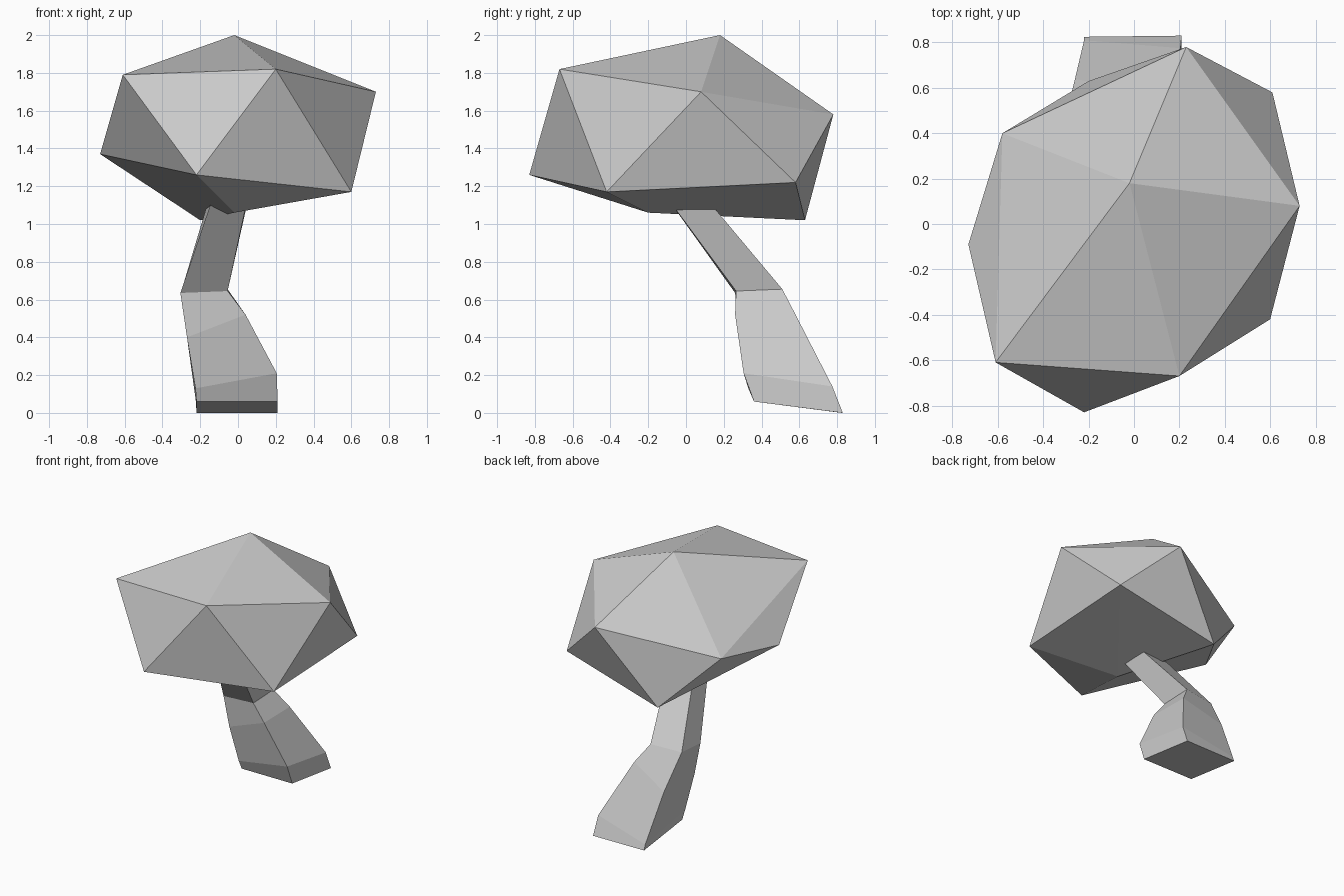
import bpy
import bmesh

cube = bpy.data.objects.get("Cube")
if cube:
    bpy.data.objects.remove(cube, do_unlink=True)

grey = bpy.data.materials.new("plain_grey")
grey.use_nodes = True
colour = (0.6, 0.6, 0.6, 1)
grey.diffuse_color = colour
grey.node_tree.nodes["Principled BSDF"].inputs["Base Color"].default_value = colour


def finish(bm, name):
    bmesh.ops.recalc_face_normals(bm, faces=bm.faces[:])
    mesh = bpy.data.meshes.new(name)
    bm.to_mesh(mesh)
    bm.free()
    mesh.materials.append(grey)
    obj = bpy.data.objects.new(name, mesh)
    bpy.context.collection.objects.link(obj)
    return obj


# Crown: a lopsided icosahedron, two five-point rings between two poles
top, bottom = (-.02, .18, 2), (-.02, -.2, 1.06)
upper = [(.2, -.67, 1.82), (.73, .08, 1.7), (.23, .78, 1.58), (-.58, .4, 1.41), (-.61, -.61, 1.79)]
lower = [(.6, -.42, 1.17), (.61, .58, 1.22), (-.2, .63, 1.02), (-.73, -.09, 1.37), (-.22, -.83, 1.26)]
bm = bmesh.new()
t, b = bm.verts.new(top), bm.verts.new(bottom)
u = [bm.verts.new(p) for p in upper]
w = [bm.verts.new(p) for p in lower]
for i in range(5):
    j = (i + 1) % 5
    for tri in ((t, u[i], u[j]), (u[i], w[i], u[j]), (u[j], w[i], w[j]), (b, w[j], w[i])):
        bm.faces.new(tri)
finish(bm, "crown")

# Trunk: crooked four-sided loft; corners run front left of view, front, back, back
rings = [
    [(-.22, .36, .06), (.21, .36, .06), (.21, .83, 0), (-.22, .825, 0)],
    [(-.225, .33, .13), (.205, .305, .21), (.205, .775, .14), (-.22, .81, .04)],
    [(-.27, .28, .4), (.04, .26, .52), (.035, .58, .52), (-.26, .64, .39)],
    [(-.305, .26, .635), (-.055, .265, .645), (-.055, .51, .655), (-.3, .48, .645)],
    [(-.12, -.13, 1.18), (.06, -.13, 1.18), (.065, .07, 1.18), (-.14, .07, 1.18)],
]
bm = bmesh.new()
loops = [[bm.verts.new(p) for p in ring] for ring in rings]
for low, high in zip(loops, loops[1:]):
    for i in range(4):
        j = (i + 1) % 4
        bm.faces.new((low[i], low[j], high[j], high[i]))
bm.faces.new(loops[0][::-1])
bm.faces.new(loops[-1])
finish(bm, "trunk")
